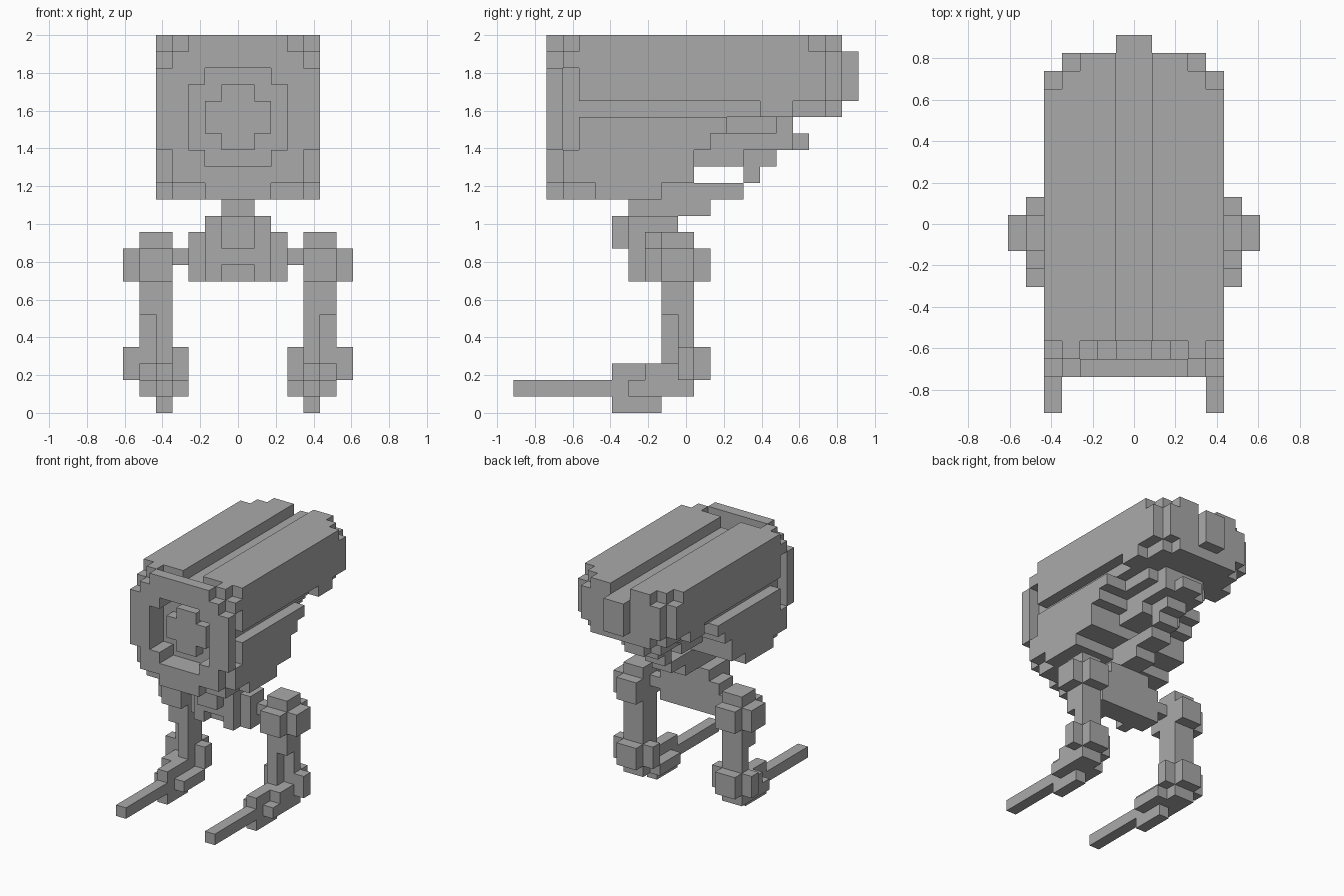
import bpy, bmesh
from mathutils import Vector

if "Cube" in bpy.data.objects:
    bpy.data.objects.remove(bpy.data.objects["Cube"])

U = 2 / 23          # size of one block
FRONT = -10.5       # block row 0 in y
taken = {}          # cell -> part name
parts = []


def cells(x0, x1, y0, y1, z0, z1, mirror=True):
    """Cells in a box; x is measured from the middle and mirrored."""
    out = set()
    for x in range(x0, x1):
        for y in range(y0, y1):
            for z in range(z0, z1):
                out.add((x, y, z))
                if mirror:
                    out.add((-x - 1, y, z))
    return out


def part(name, add, cut=()):
    """Reserve the cells of a part, skipping cells owned by earlier parts."""
    own = set()
    for b in add:
        own |= cells(*b)
    for b in cut:
        own -= cells(*b)
    for c in own:
        taken.setdefault(c, name)
    parts.append(name)


# Front rim with a round opening and stepped corners
part("front_rim",
     [(0, 5, 2, 3, 16, 21), (0, 4, 2, 3, 14, 22), (0, 3, 2, 3, 22, 23), (0, 2, 2, 3, 13, 14),
      (3, 4, 3, 4, 21, 23), (4, 5, 3, 4, 21, 22), (0, 4, 3, 4, 14, 21), (4, 5, 3, 4, 14, 16),
      (0, 4, 3, 4, 13, 14)],
     [(0, 2, 2, 4, 15, 21), (0, 3, 2, 4, 16, 20)])

# Lens
part("lens", [(0, 1, 3, 4, 16, 20), (0, 2, 3, 4, 17, 19)])

# Upper shell: side and top panels, rounded at the back
part("upper_shell",
     [(4, 5, 4, 18, 22, 23), (1, 4, 4, 19, 22, 23), (1, 3, 19, 20, 22, 23),
      (4, 5, 4, 19, 19, 22), (4, 5, 15, 17, 18, 19)])

# Core inside the shells
part("core",
     [(0, 4, 4, 20, 19, 22), (0, 4, 4, 19, 18, 19), (0, 3, 19, 20, 18, 19)])
part("rear_tab", [(0, 1, 20, 21, 19, 22)])

# Lower shell, stepping up towards the back
part("lower_shell",
     [(0, 5, 4, 13, 17, 18), (0, 5, 4, 12, 16, 17), (0, 5, 4, 11, 14, 16),
      (0, 5, 5, 9, 13, 14), (0, 4, 4, 5, 13, 14)])

# Underside ribs and hanging pipe
part("rear_ribs",
     [(0, 3, 13, 16, 17, 18), (0, 2, 12, 17, 16, 18), (0, 1, 17, 18, 16, 17),
      (0, 2, 11, 14, 15, 16), (0, 1, 14, 16, 15, 16)])
part("pipe", [(0, 1, 14, 15, 14, 15), (0, 1, 9, 14, 13, 14)])

# Neck and pelvis
part("neck", [(0, 1, 7, 12, 12, 13), (0, 1, 6, 7, 10, 12)])
part("pelvis",
     [(0, 2, 7, 10, 8, 12), (2, 3, 8, 10, 8, 11)],
     [(0, 1, 7, 8, 8, 9)])
part("hip_axle", [(2, 4, 9, 10, 9, 10)])

# Legs: hip joint, shin, ankle and foot
part("hip_joint", [(4, 6, 8, 12, 8, 10), (4, 6, 9, 11, 8, 11), (6, 7, 9, 11, 8, 10)])
part("shin", [(4, 6, 9, 11, 3, 8)], [(5, 6, 9, 10, 3, 6)])
part("ankle", [(4, 6, 10, 12, 2, 4), (3, 7, 10, 11, 2, 4)])
part("foot",
     [(4, 5, 6, 9, 0, 1), (4, 5, 6, 11, 1, 2), (3, 6, 7, 10, 1, 2), (4, 6, 10, 11, 1, 2),
      (4, 5, 6, 10, 2, 3), (5, 6, 8, 10, 2, 3)])
part("toe_blade", [(4, 5, 0, 6, 1, 2)])

grey = bpy.data.materials.new("grey")
grey.diffuse_color = (0.4, 0.4, 0.4, 1)
grey.use_nodes = True
grey.node_tree.nodes["Principled BSDF"].inputs["Base Color"].default_value = grey.diffuse_color

# Draw the exposed faces of each part and join flat neighbours
for name in parts:
    bm = bmesh.new()
    verts = {}

    def vert(p):
        if p not in verts:
            verts[p] = bm.verts.new(Vector((p[0], p[1] + FRONT, p[2])) * U)
        return verts[p]

    for c in [c for c, owner in taken.items() if owner == name]:
        for axis in range(3):
            a, b = (axis + 1) % 3, (axis + 2) % 3
            for side in (0, 1):
                n = list(c)
                n[axis] += 2 * side - 1
                if tuple(n) in taken:
                    continue
                loop = []
                for i, j in ((0, 0), (1, 0), (1, 1), (0, 1)):
                    p = list(c)
                    p[axis] += side
                    p[a] += i
                    p[b] += j
                    loop.append(vert(tuple(p)))
                bm.faces.new(loop if side else loop[::-1])
    bmesh.ops.dissolve_limit(bm, angle_limit=0.01, verts=bm.verts[:], edges=bm.edges[:])
    mesh = bpy.data.meshes.new(name)
    bm.to_mesh(mesh)
    bm.free()
    mesh.materials.append(grey)
    bpy.context.collection.objects.link(bpy.data.objects.new(name, mesh))
